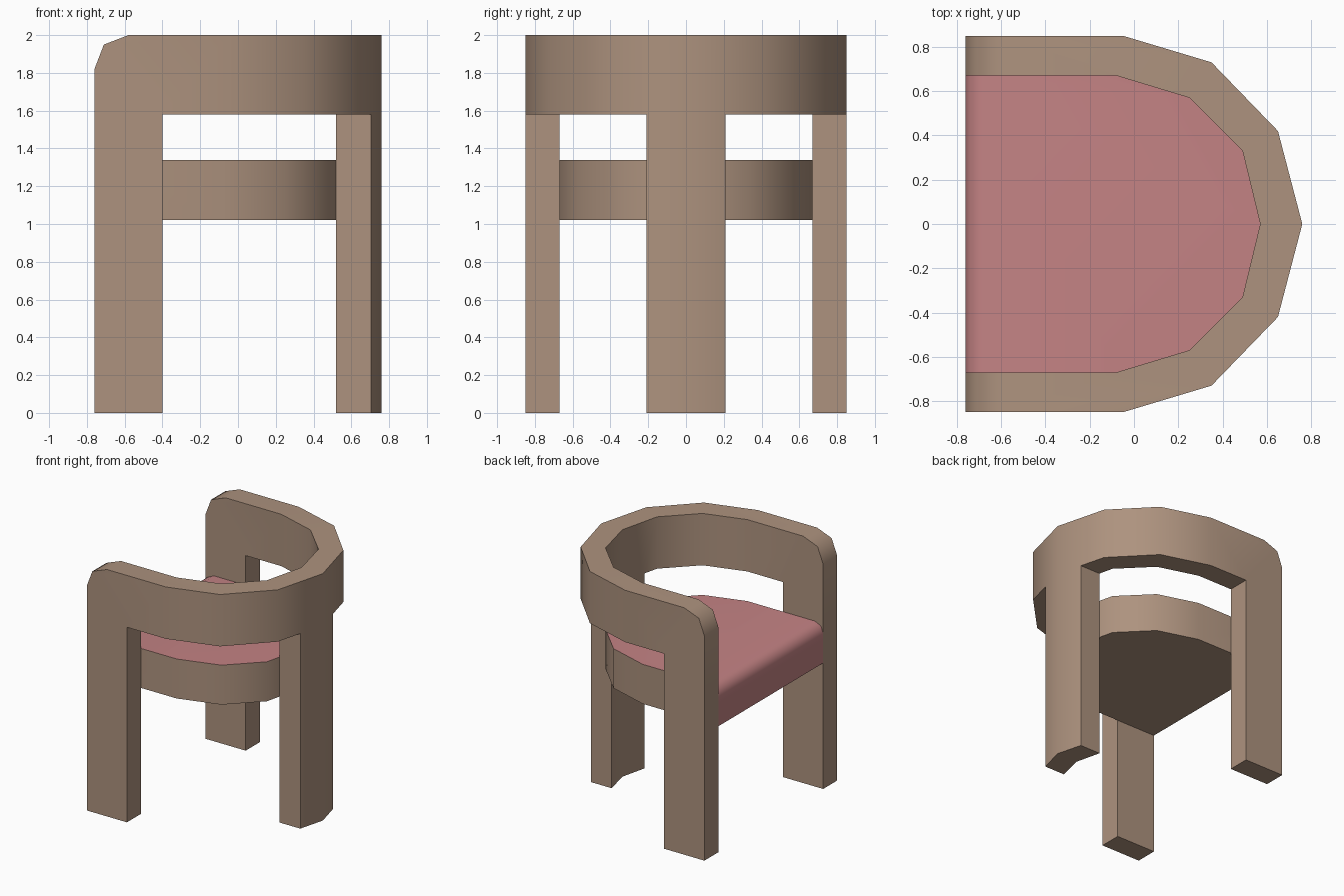
import bpy, bmesh, math
from mathutils import Vector

if "Cube" in bpy.data.objects:
    bpy.data.objects.remove(bpy.data.objects["Cube"], do_unlink=True)


def material(name, rgb):
    mat = bpy.data.materials.new(name)
    mat.use_nodes = True
    mat.diffuse_color = (*rgb, 1)
    mat.node_tree.nodes["Principled BSDF"].inputs["Base Color"].default_value = (*rgb, 1)
    return mat


wood = material("warm wood", (0.42, 0.29, 0.21))
fabric = material("rose fabric", (0.55, 0.225, 0.23))


def prism(name, points, direction):
    """Closed solid made by sweeping a flat outline along a direction."""
    bm = bmesh.new()
    face = bm.faces.new([bm.verts.new(p) for p in points])
    swept = bmesh.ops.extrude_face_region(bm, geom=[face])["geom"]
    bmesh.ops.translate(bm, vec=Vector(direction),
                        verts=[v for v in swept if isinstance(v, bmesh.types.BMVert)])
    bmesh.ops.recalc_face_normals(bm, faces=bm.faces)
    mesh = bpy.data.meshes.new(name)
    bm.to_mesh(mesh)
    bm.free()
    obj = bpy.data.objects.new(name, mesh)
    bpy.context.collection.objects.link(obj)
    return obj


def plan(name, outline, low, high):
    return prism(name, [(x, y, low) for x, y in outline], (0, 0, high - low))


def side(name, outline):
    return prism(name, [(x, -1, z) for x, z in outline], (0, 2, 0))


def combine(target, cutter, operation):
    """Apply a boolean and remove its cutter."""
    cutter.hide_render = True
    mod = target.modifiers.new("cut", 'BOOLEAN')
    mod.operation, mod.solver, mod.object = operation, 'EXACT', cutter
    bpy.context.view_layer.objects.active = target
    bpy.ops.object.modifier_apply(modifier=mod.name)
    bpy.data.objects.remove(cutter, do_unlink=True)


def smooth(obj):
    bpy.ops.object.select_all(action='DESELECT')
    obj.select_set(True)
    bpy.context.view_layer.objects.active = obj
    bpy.ops.object.shade_smooth_by_angle(angle=math.radians(55))


def mirrored(half):
    """Complete a half outline whose last point lies on the centre line."""
    return half + [(x, -y) for x, y in reversed(half[:-1])]


FRONT = -0.76
outer = mirrored([(-1, 0.85), (-0.05, 0.85), (0.35, 0.73), (0.65, 0.42), (0.76, 0)])
inner = mirrored([(-1, 0.67), (-0.08, 0.67), (0.25, 0.57), (0.49, 0.33), (0.57, 0)])

# Frame: curved back band, arms and three legs in one piece
frame = plan("frame", outer + inner[::-1], -0.1, 2.1)
combine(frame, side("arm_profile", [(FRONT, 0), (FRONT, 1.82), (-0.71, 1.95),
                                    (-0.58, 2), (1, 2), (1, 0)]), 'INTERSECT')
# Openings between the front legs and the back leg
for s in (1, -1):
    opening = plan("opening", [(-0.4, s * 0.21), (1, s * 0.21), (1, s), (-0.4, s)], -0.5, 1.58)
    combine(frame, opening, 'DIFFERENCE')
frame.data.materials.clear()
frame.data.materials.append(wood)
smooth(frame)

# Seat: fills the inside of the frame, with a rounded front edge
seat = plan("seat", inner, 0.9, 1.5)
combine(seat, side("seat_profile", [(FRONT, 1.02), (FRONT, 1.26), (-0.74, 1.315),
                                    (-0.685, 1.34), (1, 1.34), (1, 1.02)]), 'INTERSECT')
seat.data.materials.clear()
seat.data.materials.append(wood)
seat.data.materials.append(fabric)
# Fabric on the top and front, wood on the rim and underside
for poly in seat.data.polygons:
    poly.material_index = int(poly.normal.z > 0.1 or poly.normal.x < -0.9)
smooth(seat)
